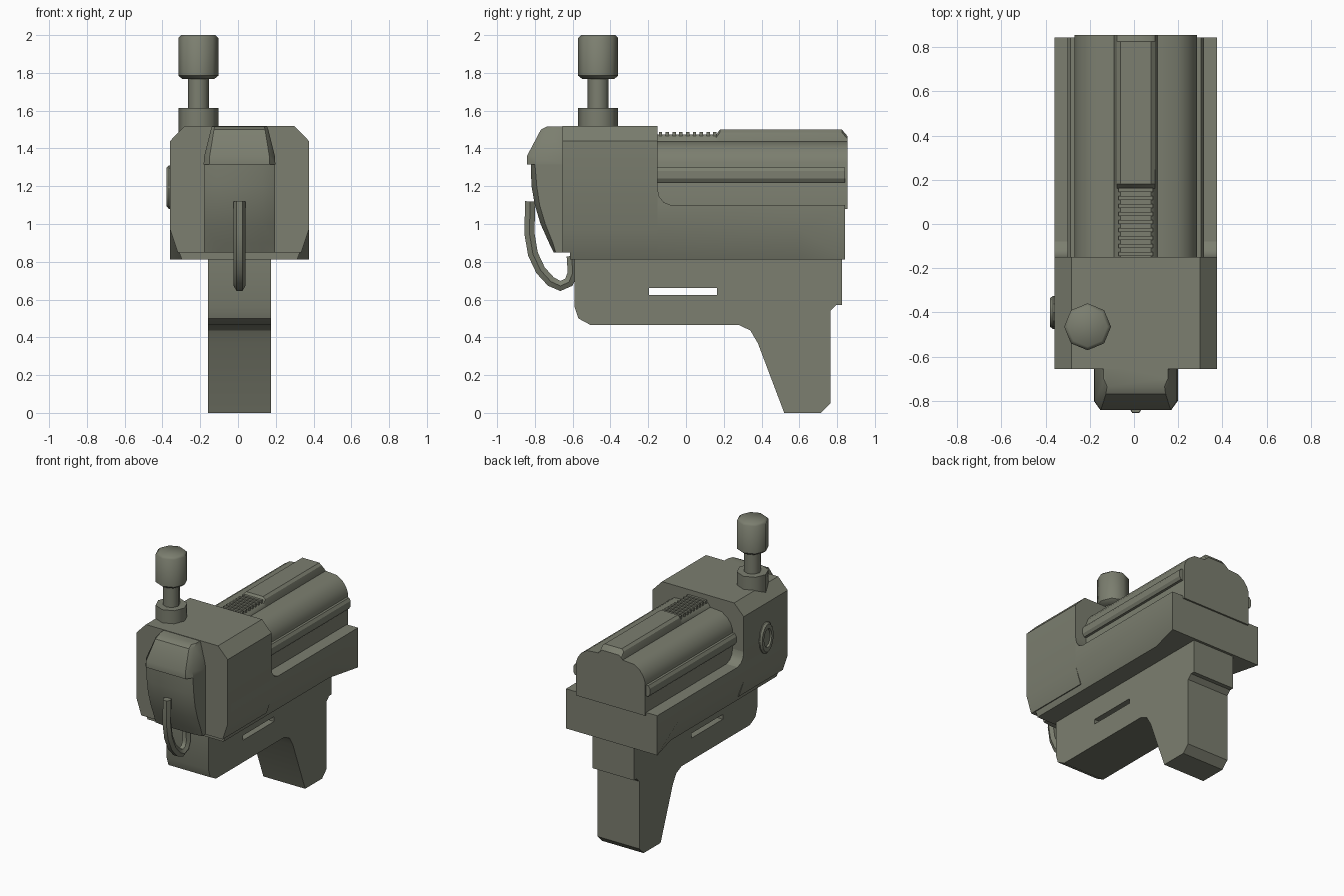
import bpy, bmesh, math

if "Cube" in bpy.data.objects:
    bpy.data.objects.remove(bpy.data.objects["Cube"])

CX = 0.008  # the body's centre line sits slightly right of x = 0
HW = 0.367  # half width of the body

mat = bpy.data.materials.new("olive grey metal")
mat.diffuse_color = (0.2, 0.21, 0.16, 1)
mat.use_nodes = True
mat.node_tree.nodes["Principled BSDF"].inputs["Base Color"].default_value = mat.diffuse_color


def finish(ob, angle=32):
    ob.data.materials.append(mat)
    bpy.ops.object.select_all(action='DESELECT')
    ob.select_set(True)
    bpy.context.view_layer.objects.active = ob
    bpy.ops.object.shade_smooth_by_angle(angle=math.radians(angle))
    return ob


def loft(name, rings, smooth=True):
    """Skin a closed solid over rings of equal point count."""
    bm = bmesh.new()
    vs = [[bm.verts.new(p) for p in r] for r in rings]
    n = len(rings[0])
    for a, b in zip(vs, vs[1:]):
        for i in range(n):
            j = (i + 1) % n
            bm.faces.new((a[i], a[j], b[j], b[i]))
    bm.faces.new(vs[0])
    bm.faces.new(vs[-1])
    bmesh.ops.recalc_face_normals(bm, faces=bm.faces)
    me = bpy.data.meshes.new(name)
    bm.to_mesh(me)
    bm.free()
    ob = bpy.data.objects.new(name, me)
    bpy.context.collection.objects.link(ob)
    return finish(ob) if smooth else ob


def side_prism(name, yz, hw, smooth=True):
    """Side profile (y, z) extruded across the width."""
    return loft(name, [[(CX + s * hw, y, z) for y, z in yz] for s in (-1, 1)], smooth)


def section(half, y):
    """Mirror half of an (x, z) cross-section at a given y."""
    return ([(CX + x, y, z) for x, z in half] +
            [(CX - x, y, z) for x, z in reversed(half)])


# front housing with chamfered corners
half = [(0.327, 0.85), (HW, 0.97), (HW, 1.44), (0.29, 1.52)]
loft("front_housing", [section(half, -0.655), section(half, -0.15)])

# lower frame: undercut edges that fade out towards the back
cut = [(0.305, 0.812), (HW, 0.97), (HW, 1.10)]
full = [(HW, 0.812), (HW, 0.82), (HW, 1.10)]
loft("lower_frame", [section(cut, -0.615), section(cut, 0.6), section(full, 0.843)])

# curved fillet between the housing and the frame
side_prism("housing_fillet", [(-0.17, 1.08), (-0.17, 1.19), (-0.15, 1.185), (-0.142, 1.145),
                              (-0.118, 1.115), (-0.08, 1.10), (-0.08, 1.08)], HW)

# slide: rounded shoulders
half = [(0.277, 1.08), (0.277, 1.325), (0.262, 1.365), (0.235, 1.40), (0.19, 1.43), (0.1, 1.437)]
loft("slide", [section(half, -0.17), section(half, 0.855)])


# top ridge, lower at the front where the serrations sit
def ridge(y, w, z):
    return section([(w, 1.40), (w, 1.44), (w - 0.012, z - 0.015), (w - 0.03, z)], y)


loft("top_ridge", [ridge(-0.17, 0.098, 1.473), ridge(0.16, 0.098, 1.473),
                   ridge(0.18, 0.098, 1.50), ridge(0.825, 0.098, 1.50), ridge(0.855, 0.098, 1.465)])
for i in range(9):
    y = -0.135 + i * 0.036
    side_prism("serration_%d" % (i + 1), [(y - 0.009, 1.46), (y - 0.009, 1.487),
                                          (y + 0.009, 1.487), (y + 0.009, 1.46)], 0.078)

# side rails on the slide
for name, s in (("left_rail", -1), ("right_rail", 1)):
    prof = [(0.25, 1.22), (0.295, 1.22), (0.308, 1.24), (0.308, 1.28), (0.295, 1.30), (0.25, 1.30)]
    loft(name, [[(CX + s * x, y, z) for x, z in prof] for y in (-0.17, 0.843)])

# grip with a slot cut through it
grip = side_prism("grip", [(-0.59, 0.83), (-0.59, 0.56), (-0.57, 0.50), (-0.505, 0.465), (0.28, 0.465),
                           (0.34, 0.437), (0.38, 0.37), (0.52, 0), (0.715, 0), (0.765, 0.05),
                           (0.765, 0.54), (0.795, 0.57), (0.825, 0.57), (0.825, 0.83)], 0.168, False)
slot = side_prism("slot_cutter", [(-0.195, 0.625), (0.163, 0.625), (0.163, 0.66), (-0.195, 0.66)], 0.4, False)
mod = grip.modifiers.new("slot", 'BOOLEAN')
mod.operation = 'DIFFERENCE'
mod.solver = 'EXACT'
mod.object = slot
bpy.context.view_layer.objects.active = grip
bpy.ops.object.modifier_apply(modifier=mod.name)
bpy.data.objects.remove(slot)
finish(grip)


# front plate: curved lower face and overhanging cap
def plate(z, ys, yf, hw, fw):
    h = [(hw, -0.64), (hw, ys), (fw, yf)]
    return [(CX + x, y, z) for x, y in h] + [(CX - x, y, z) for x, y in reversed(h)]


rows = [(0.85, -0.69, -0.70), (0.90, -0.705, -0.725), (1.0, -0.745, -0.77),
        (1.1, -0.775, -0.80), (1.2, -0.79, -0.818), (1.32, -0.80, -0.822)]
loft("front_plate", [plate(z, a, b, 0.189, 0.12) for z, a, b in rows])
loft("front_cap", [plate(1.315, -0.80, -0.842, 0.19, 0.16), plate(1.36, -0.80, -0.842, 0.187, 0.158),
                   plate(1.50, -0.735, -0.768, 0.152, 0.135), plate(1.517, -0.70, -0.735, 0.145, 0.13)])

# hanging loop
path = [(-0.825, 1.12), (-0.829, 0.95), (-0.81, 0.84), (-0.77, 0.755), (-0.715, 0.695),
        (-0.665, 0.672), (-0.62, 0.692), (-0.6, 0.74), (-0.605, 0.83)]
cu = bpy.data.curves.new("hanging_loop", 'CURVE')
cu.dimensions = '3D'
cu.bevel_depth = 0.031
cu.bevel_resolution = 1
cu.use_fill_caps = True
sp = cu.splines.new('POLY')
sp.points.add(len(path) - 1)
for p, (y, z) in zip(sp.points, path):
    p.co = (CX, y, z, 1)
loop = bpy.data.objects.new("hanging_loop", cu)
bpy.context.collection.objects.link(loop)
bpy.ops.object.select_all(action='DESELECT')
loop.select_set(True)
bpy.context.view_layer.objects.active = loop
bpy.ops.object.convert(target='MESH')
finish(bpy.context.object, 50)


# top knob on a post, eight-sided
def octagon(r, z):
    return [(-0.21 + r * math.cos(i * math.pi / 4), -0.465 + r * math.sin(i * math.pi / 4), z) for i in range(8)]


def turned(name, rz):
    finish(loft(name, [octagon(r, z) for r, z in rz], False), 46)


turned("knob_base", [(0.106, 1.45), (0.106, 1.615)])
turned("knob_post", [(0.056, 1.60), (0.056, 1.78)])
turned("knob", [(0.085, 1.768), (0.106, 1.785), (0.106, 1.985), (0.09, 2.0)])


# oval button with a sunken centre on the left side
def oval(s, x):
    return [(x, -0.4 + s * 0.075 * math.cos(i * math.pi / 6), 1.195 + s * 0.115 * math.sin(i * math.pi / 6))
            for i in range(12)]


loft("side_button", [oval(s, x) for s, x in ((1, -0.34), (1, -0.366), (0.88, -0.379), (0.6, -0.379), (0.55, -0.366))])
